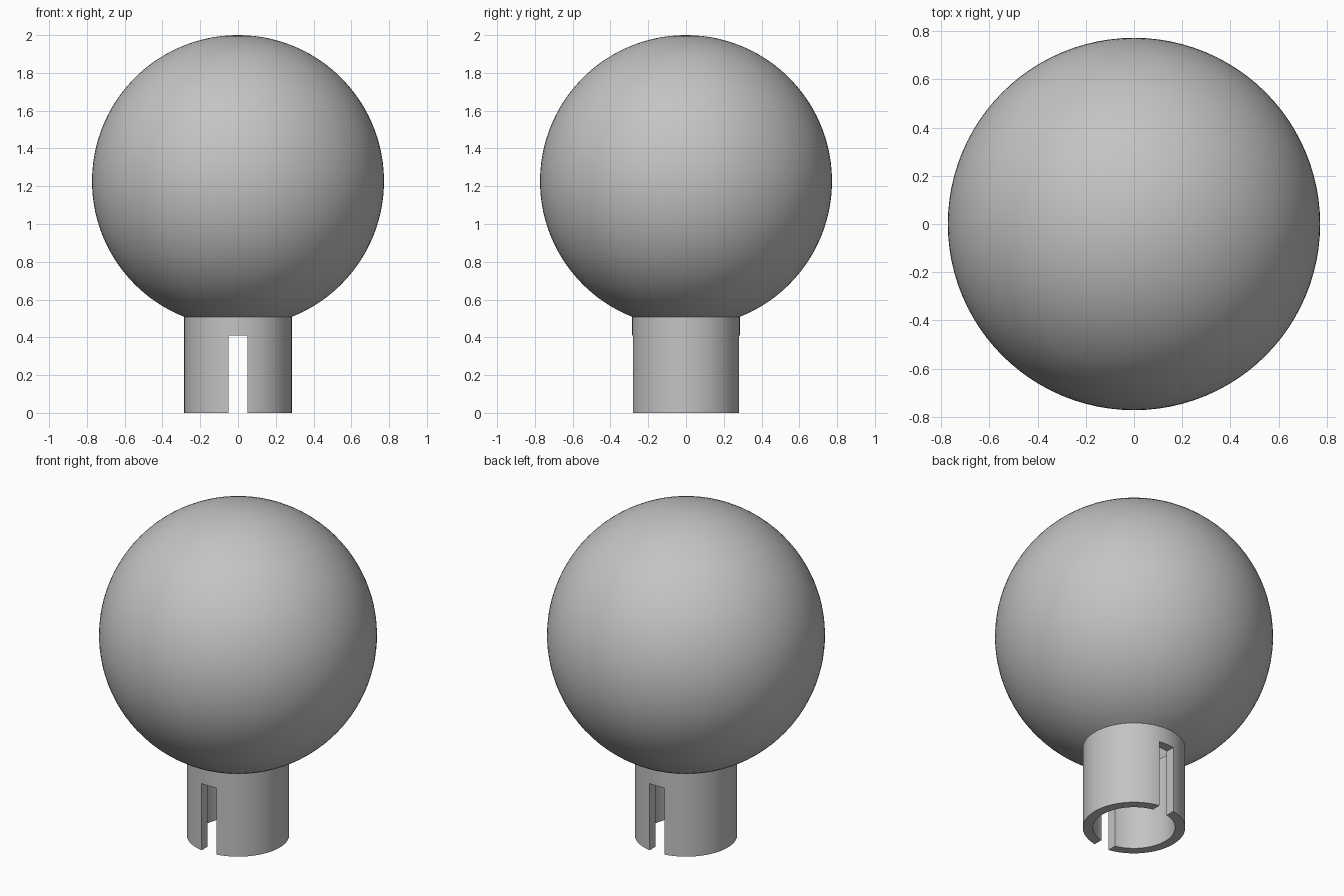
import bpy
import bmesh
from math import asin, cos, pi, sin, sqrt

if "Cube" in bpy.data.objects:
    bpy.data.objects.remove(bpy.data.objects["Cube"], do_unlink=True)

GLOBE_R, SHELL_R = 0.773, 0.718      # outer and inner globe radius
NECK_R, BORE_R = 0.285, 0.229        # outer and inner neck radius
CENTRE = 2 - GLOBE_R
SLOT_W, SLOT_H = 0.10, 0.41
STEPS, SIDES = 48, 96

grey = bpy.data.materials.new("plain grey")
grey.use_nodes = True
colour = (0.55, 0.55, 0.55, 1)
grey.diffuse_color = colour
grey.node_tree.nodes["Principled BSDF"].inputs["Base Color"].default_value = colour


def arc(radius, opening):
    """Half profile of a globe, from the opening at its bottom to its pole."""
    start = asin(opening / radius)
    angles = [start + (pi - start) * i / STEPS for i in range(STEPS + 1)]
    return [(radius * sin(a), CENTRE - radius * cos(a)) for a in angles]


def lathe(name, profile):
    """Spin an open (radius, height) profile about the z axis."""
    bm = bmesh.new()
    verts = [bm.verts.new((r, 0, z)) for r, z in profile]
    edges = [bm.edges.new(pair) for pair in zip(verts, verts[1:] + verts[:1])
             if abs(pair[0].co.x) + abs(pair[1].co.x) > 1e-4]
    bmesh.ops.spin(bm, geom=verts + edges, cent=(0, 0, 0), axis=(0, 0, 1),
                   angle=2 * pi, steps=SIDES, use_duplicate=False)
    bmesh.ops.remove_doubles(bm, verts=bm.verts, dist=1e-4)
    bmesh.ops.recalc_face_normals(bm, faces=bm.faces)
    mesh = bpy.data.meshes.new(name)
    bm.to_mesh(mesh)
    bm.free()
    obj = bpy.data.objects.new(name, mesh)
    bpy.context.collection.objects.link(obj)
    mesh.materials.append(grey)
    return obj


# Hollow globe running into its open tubular neck
outer = [(NECK_R, 0)] + arc(GLOBE_R, NECK_R)
inner = [(BORE_R, 0)] + arc(SHELL_R, BORE_R)
globe = lathe("globe_with_neck", outer + inner[::-1])

# Slot through the front and back of the neck
bpy.ops.mesh.primitive_cube_add(size=1, location=(0, 0, SLOT_H - 0.5))
cutter = bpy.context.object
cutter.name = "slot_cutter"
cutter.scale = (SLOT_W, 1, 1)
cutter.hide_render = True
cutter.data.materials.append(grey)

cut = globe.modifiers.new("slot", "BOOLEAN")
cut.operation = "DIFFERENCE"
cut.solver = "EXACT"
cut.object = cutter
bpy.ops.object.select_all(action="DESELECT")
globe.select_set(True)
bpy.context.view_layer.objects.active = globe
bpy.ops.object.modifier_apply(modifier=cut.name)
bpy.data.objects.remove(cutter, do_unlink=True)
bpy.ops.object.shade_smooth_by_angle(angle=pi / 6)
